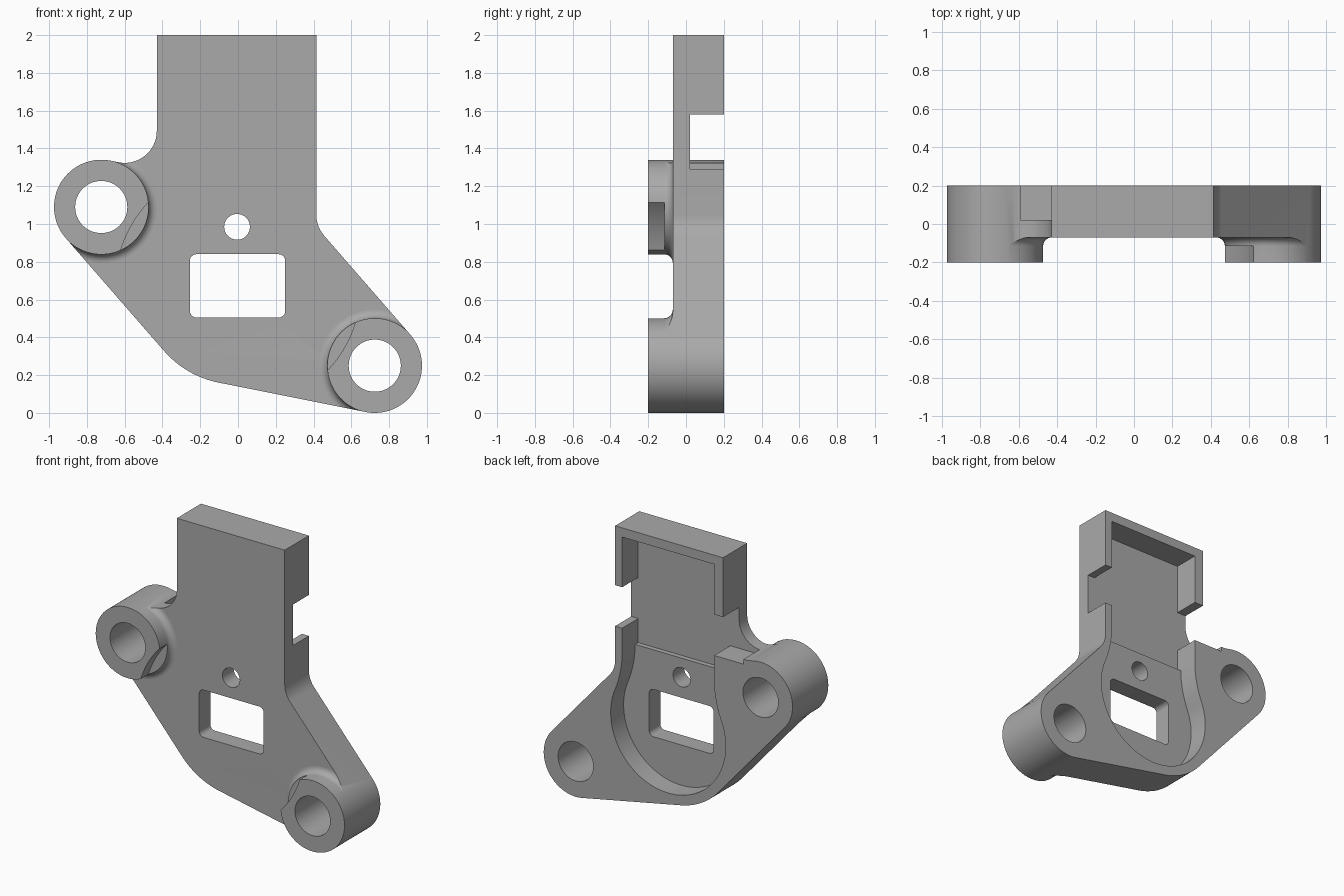
import bpy, bmesh
from math import cos, sin, pi, radians, acos, atan2, hypot
from mathutils import Vector

cube = bpy.data.objects.get("Cube")
if cube:
    bpy.data.objects.remove(cube, do_unlink=True)

grey = bpy.data.materials.new("plain grey")
grey.use_nodes = True
grey.diffuse_color = (0.4, 0.4, 0.4, 1)
grey.node_tree.nodes["Principled BSDF"].inputs["Base Color"].default_value = (0.4, 0.4, 0.4, 1)


def make(name, bm):
    bmesh.ops.recalc_face_normals(bm, faces=bm.faces)
    mesh = bpy.data.meshes.new(name)
    bm.to_mesh(mesh)
    bm.free()
    mesh.materials.append(grey)
    obj = bpy.data.objects.new(name, mesh)
    bpy.context.collection.objects.link(obj)
    return obj


def arc(c, r, a0, a1, n=24):
    """Points on a circle in the x-z plane, angles in radians."""
    steps = [a0 + (a1 - a0) * i / n for i in range(n + 1)]
    return [(c[0] + r * cos(a), c[1] + r * sin(a)) for a in steps]


def prism(name, points, y0, y1):
    """Extrude an x-z profile from y0 to y1."""
    bm = bmesh.new()
    face = bm.faces.new([bm.verts.new((x, y0, z)) for x, z in points])
    new = bmesh.ops.extrude_face_region(bm, geom=[face])["geom"]
    bmesh.ops.translate(bm, vec=(0, y1 - y0, 0),
                        verts=[v for v in new if isinstance(v, bmesh.types.BMVert)])
    return make(name, bm)


def lathe(name, c, profile):
    """Spin a (radius, y) profile about the y axis through c."""
    bm = bmesh.new()
    vs = [bm.verts.new((c[0] + r, y, c[1])) for r, y in profile]
    es = [bm.edges.new(pair) for pair in zip(vs, vs[1:])]
    bmesh.ops.spin(bm, geom=vs + es, cent=(c[0], 0, c[1]), axis=(0, 1, 0),
                   angle=2 * pi, steps=96)
    bmesh.ops.remove_doubles(bm, verts=bm.verts, dist=1e-5)
    return make(name, bm)


def subtract(target, cutter):
    cutter.hide_render = True
    mod = target.modifiers.new("cut", "BOOLEAN")
    mod.operation, mod.solver, mod.object = "DIFFERENCE", "EXACT", cutter
    bpy.context.view_layer.objects.active = target
    bpy.ops.object.modifier_apply(modifier=mod.name)
    bpy.data.objects.remove(cutter, do_unlink=True)


def box(x0, x1, z0, z1):
    return [(x0, z0), (x1, z0), (x1, z1), (x0, z1)]


# Main dimensions
mid, left, right = (0, 0.67), (-0.724, 1.09), (0.724, 0.25)
boss_r, hub_r, fillet = 0.25, 0.52, 0.17
x_left, x_right = -0.43, 0.415
front, face_y, back = -0.2, -0.07, 0.2

# Outline: hull around the bosses and hub, blended into the upright
dx, dz = mid[0] - left[0], mid[1] - left[1]
phi, spread = atan2(dz, dx), acos((boss_r - hub_r) / hypot(dx, dz))
a_side = phi - spread + 2 * pi
a_base = phi - (pi - spread) + 2 * pi


def fillet_centre(boss, a, x):
    z = (boss[0] * cos(a) + boss[1] * sin(a) + boss_r + fillet - x * cos(a)) / sin(a)
    return (x, z)


fr = fillet_centre(right, a_side - pi, x_right + fillet)
fl = fillet_centre(left, a_base - pi, x_left - fillet)
outline = (arc(left, boss_r, a_base - pi, a_side, 40)
           + arc(mid, hub_r, a_side, a_base, 16)
           + arc(right, boss_r, a_base, a_side + pi, 40)
           + arc(fr, fillet, a_side, pi, 10)
           + [(x_right, 2), (x_left, 2)]
           + arc(fl, fillet, 0, a_base - 2 * pi, 20))
bracket = prism("bracket_body", outline, front, back)

# Remove the front layer, leaving the bosses with a flared foot
front_layer = prism("front_layer", box(-2, 2, -1, 3), -0.5, face_y)
foot = 0.045
flare = [(boss_r + 0.001 + foot * (1 - cos(t)), face_y - foot + foot * sin(t))
         for t in [pi / 2 * i / 8 for i in range(9)]]
for c in (left, right):
    profile = [(0, -0.6), (boss_r + 0.001, -0.6)] + flare
    profile += [(flare[-1][0], 0), (0, 0)]
    subtract(front_layer, lathe("boss_form", c, profile))
subtract(bracket, front_layer)

# Round clearance step in the boss fronts
subtract(bracket, prism("clearance", arc(mid, 0.65, 0, 2 * pi, 128)[:-1], -0.4, -0.115))

# Rear pocket: round lower part with blended neck
pocket_r, neck = 0.45, 0.36
blend_r = neck ** 2 / (2 * (pocket_r - neck))
blend = (neck + blend_r, mid[1] + pocket_r)
meet = atan2(pocket_r, blend[0])
side = arc(blend, blend_r, pi, pi + meet, 10) + arc(mid, pocket_r, meet, -pi / 2, 32)[1:]
side = [(neck, 1.2)] + side
lower = side + [(-x, z) for x, z in reversed(side[:-1])]
subtract(bracket, prism("round_pocket", lower, 0.055, 0.4))

# Rear pocket: deeper upper channel with side notches
half = [(neck, 1.12), (neck, 1.29), (0.59, 1.29), (0.59, 1.58), (neck, 1.58), (neck, 1.935)]
channel = half + [(-x, z) for x, z in reversed(half)]
subtract(bracket, prism("channel", channel, 0.02, 0.4))

# Through holes
for c, r in ((left, 0.138), (right, 0.138), ((-0.005, 0.985), 0.068)):
    subtract(bracket, prism("hole", arc(c, r, 0, 2 * pi, 64)[:-1], -0.5, 0.5))

# Rounded rectangular window
window, cr = [], 0.035
corners = [(0.25, 0.84), (-0.255, 0.84), (-0.255, 0.505), (0.25, 0.505)]
for i, (x, z) in enumerate(corners):
    c = (x - cr if x > 0 else x + cr, z - cr if z > mid[1] else z + cr)
    window += arc(c, cr, i * pi / 2, (i + 1) * pi / 2, 8)
subtract(bracket, prism("window", window, -0.5, 0.5))

# Smooth the curves and keep the edges sharp
bpy.ops.object.select_all(action="DESELECT")
bracket.select_set(True)
bpy.context.view_layer.objects.active = bracket
bpy.ops.object.shade_smooth_by_angle(angle=radians(30))
